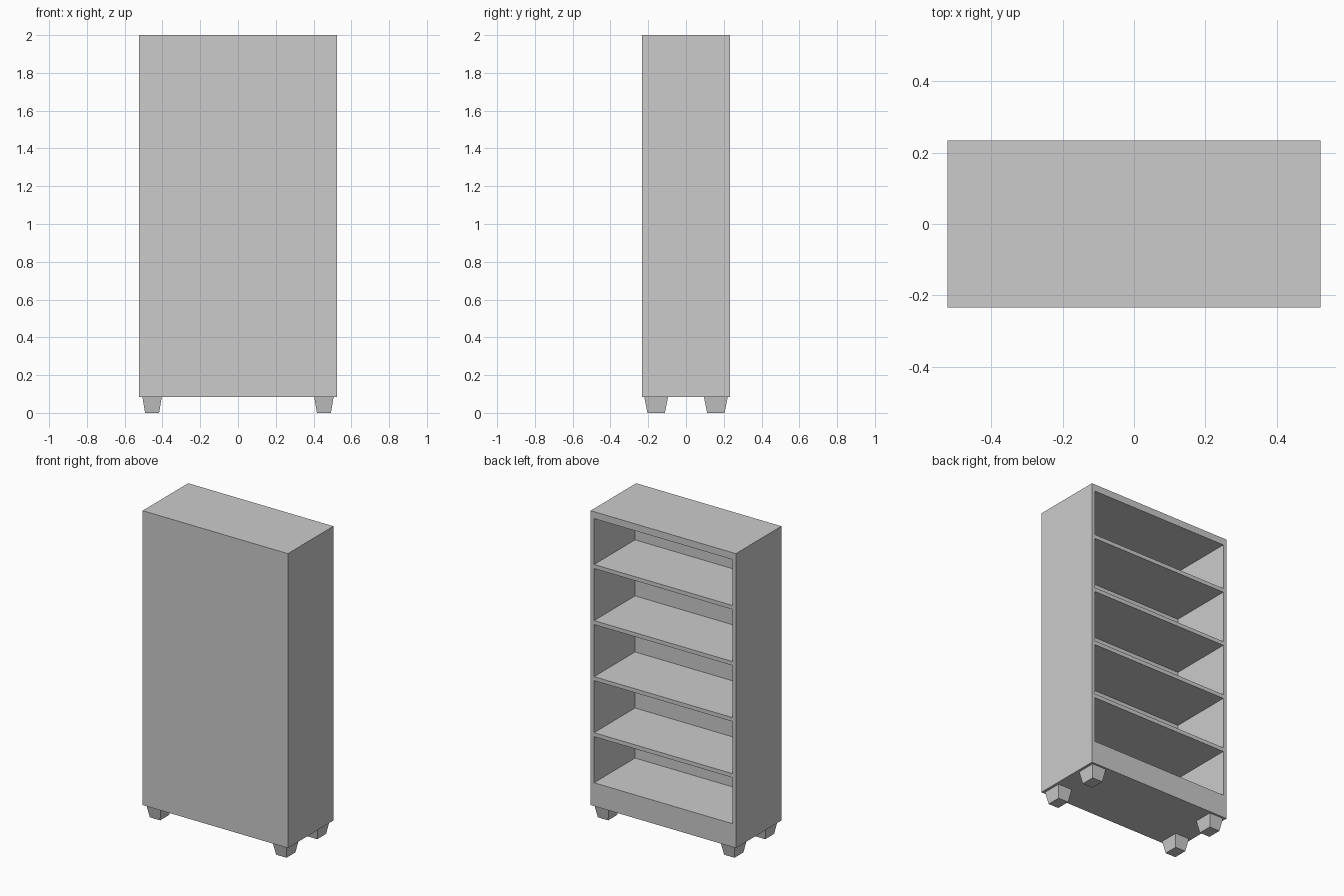
import bpy, bmesh
from mathutils import Vector

if "Cube" in bpy.data.objects:
    bpy.data.objects.remove(bpy.data.objects["Cube"])

HX, HY = 0.523, 0.234          # half width and half depth
Z0, Z1 = 0.083, 2.0            # carcass bottom and top
SIDE, PANEL = 0.025, 0.047     # side wall and closed front panel thickness
SHELF = 0.026
OPENINGS = [0.300, 0.339, 0.339, 0.339, 0.299]   # compartment heights, bottom up
FLOOR = 0.235                  # top of the lowest shelf


def add_box(bm, lo, hi, bottom_scale=1.0):
    """Box between two corners, optionally tapered towards the bottom."""
    lo, hi = Vector(lo), Vector(hi)
    mid, size = (lo + hi) / 2, hi - lo
    for v in bmesh.ops.create_cube(bm, size=1)["verts"]:
        k = bottom_scale if v.co.z < 0 else 1.0
        v.co = mid + Vector((v.co.x * size.x * k, v.co.y * size.y * k, v.co.z * size.z))


def make_object(name, bm):
    mesh = bpy.data.meshes.new(name)
    bm.to_mesh(mesh)
    bm.free()
    obj = bpy.data.objects.new(name, mesh)
    bpy.context.collection.objects.link(obj)
    return obj


# Carcass block
bm = bmesh.new()
add_box(bm, (-HX, -HY, Z0), (HX, HY, Z1))
carcass = make_object("bookcase_carcass", bm)

# Compartments cut in from the open side (+y), leaving the shelves between
bm = bmesh.new()
z = FLOOR
for h in OPENINGS:
    add_box(bm, (-HX + SIDE, -HY + PANEL, z), (HX - SIDE, HY + 0.1, z + h))
    z += h + SHELF
cutter = make_object("compartment_cutter", bm)
cutter.hide_render = True
cutter.hide_viewport = True
cutter.display_type = 'WIRE'

cut = carcass.modifiers.new("compartments", 'BOOLEAN')
cut.operation = 'DIFFERENCE'
cut.solver = 'EXACT'
cut.object = cutter

# Tapered feet, one per corner
for sx, side in ((-1, "left"), (1, "right")):
    for sy, end in ((-1, "front"), (1, "back")):
        x, y = sx * 0.455, sy * 0.158
        bm = bmesh.new()
        add_box(bm, (x - 0.051, y - 0.063, 0), (x + 0.051, y + 0.063, Z0), 0.73)
        make_object(f"{end}_{side}_foot", bm)
